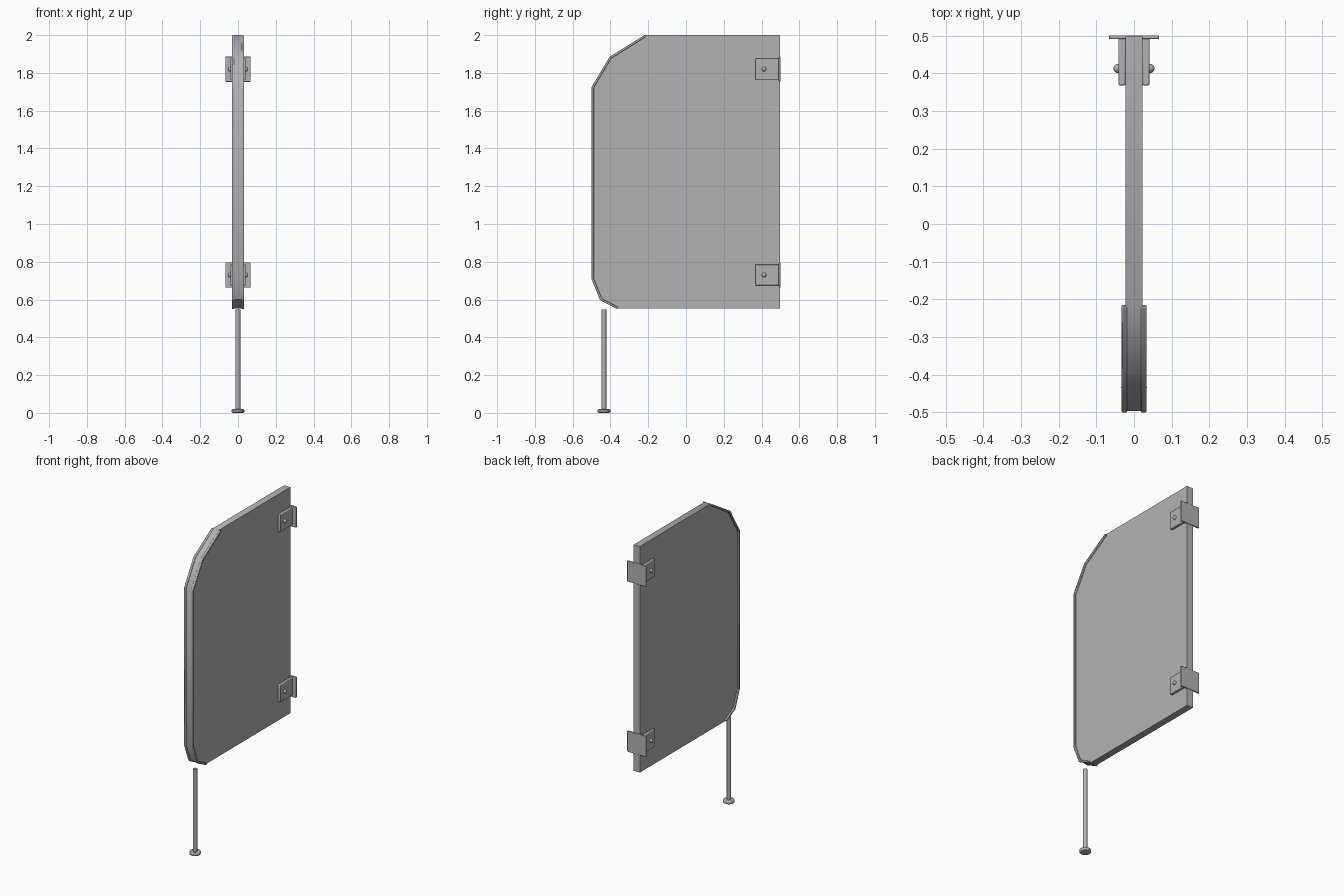
import bpy, bmesh, math
from mathutils import Vector

if "Cube" in bpy.data.objects:
    bpy.data.objects.remove(bpy.data.objects["Cube"])

grey = bpy.data.materials.new("satin grey")
grey.diffuse_color = (0.45, 0.45, 0.45, 1)
grey.use_nodes = True
grey.node_tree.nodes["Principled BSDF"].inputs["Base Color"].default_value = grey.diffuse_color


def finish(obj, bevel=0.0, segments=2):
    """Give the part its material, optional rounded edges and clean shading."""
    obj.data.materials.clear()
    obj.data.materials.append(grey)
    bpy.ops.object.select_all(action='DESELECT')
    obj.select_set(True)
    bpy.context.view_layer.objects.active = obj
    bpy.ops.object.shade_smooth_by_angle(angle=math.radians(35))
    if bevel:
        mod = obj.modifiers.new("rounded edges", 'BEVEL')
        mod.width, mod.segments = bevel, segments
        mod.limit_method = 'ANGLE'
    return obj


def slab(name, outline, x0, x1, bevel=0.0):
    """Extrude a (y, z) outline from x0 to x1."""
    bm = bmesh.new()
    face = bm.faces.new([bm.verts.new((x0, y, z)) for y, z in outline])
    ext = bmesh.ops.extrude_face_region(bm, geom=[face])
    new = [g for g in ext["geom"] if isinstance(g, bmesh.types.BMVert)]
    bmesh.ops.translate(bm, vec=(x1 - x0, 0, 0), verts=new)
    bmesh.ops.recalc_face_normals(bm, faces=bm.faces)
    mesh = bpy.data.meshes.new(name)
    bm.to_mesh(mesh)
    bm.free()
    obj = bpy.data.objects.new(name, mesh)
    bpy.context.collection.objects.link(obj)
    return finish(obj, bevel)


def box(name, x, y, z, bevel=0.0):
    """Box from (min, max) ranges."""
    return slab(name, [(y[0], z[0]), (y[1], z[0]), (y[1], z[1]), (y[0], z[1])],
                x[0], x[1], bevel)


def inset_path(path, d):
    """Offset an open path sideways with mitred corners."""
    pts = [Vector(p) for p in path]
    dirs = [(b - a).normalized() for a, b in zip(pts, pts[1:])]
    norms = [Vector((-t.y, t.x)) for t in dirs]
    result = []
    for i, p in enumerate(pts):
        n0, n1 = norms[max(i - 1, 0)], norms[min(i, len(norms) - 1)]
        m = n0 + n1
        result.append(p + m * (2 * d / m.length_squared))
    return [tuple(p) for p in result]


# Chamfered free edge, running from the top down to the bottom
edge = [(-0.22, 2.0), (-0.405, 1.885), (-0.5, 1.725),
        (-0.5, 0.71), (-0.455, 0.597), (-0.365, 0.55)]

# Screen panel, slightly set back from the trim
panel_edge = inset_path(edge, 0.004)
panel_edge[0], panel_edge[-1] = (-0.218, 2.0), (-0.365, 0.552)
slab("panel", panel_edge + [(0.498, 0.552), (0.498, 2.0)], -0.022, 0.022)

# Raised trim along both sides of the free edge
inner = inset_path(edge, 0.012)
for side, s in (("left", -1), ("right", 1)):
    slab(side + "_edge_trim", edge + inner[::-1], s * 0.018, s * 0.033, 0.003)

# Wall brackets with a cheek and a domed bolt on both sides
for level, zc in (("lower", 0.73), ("upper", 1.82)):
    box(level + "_bracket_plate", (-0.067, 0.067), (0.491, 0.501),
        (zc - 0.067, zc + 0.067), 0.003)
    for side, s in (("left", -1), ("right", 1)):
        box(f"{level}_{side}_bracket_cheek", (s * 0.022, s * 0.041),
            (0.368, 0.495), (zc - 0.056, zc + 0.056), 0.004)
        bpy.ops.mesh.primitive_uv_sphere_add(
            segments=16, ring_count=8, radius=0.0125,
            location=(s * 0.042, 0.413, zc))
        bolt = bpy.context.object
        bolt.name = f"{level}_{side}_bolt"
        finish(bolt)

# Floor post and foot
for name, radius, z0, z1, bevel in (("post", 0.0125, 0.012, 0.547, 0.0),
                                    ("foot", 0.034, 0.0, 0.02, 0.006)):
    bpy.ops.mesh.primitive_cylinder_add(
        vertices=24, radius=radius, depth=z1 - z0,
        location=(0, -0.434, (z0 + z1) / 2))
    part = bpy.context.object
    part.name = name
    finish(part, bevel)
